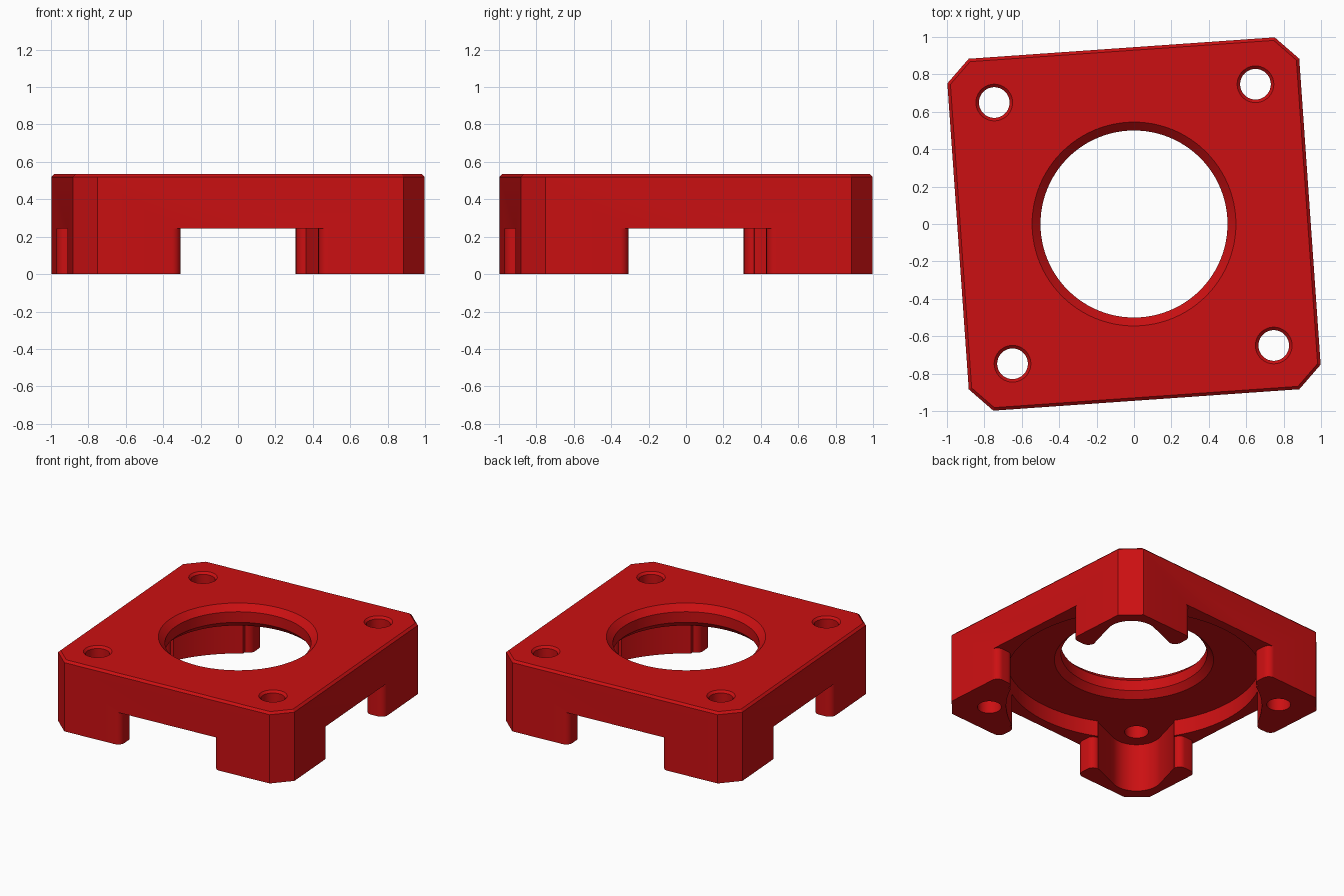
import bpy, bmesh, math
from math import cos, sin, radians, pi

if "Cube" in bpy.data.objects:
    bpy.data.objects.remove(bpy.data.objects["Cube"])

TURN = radians(4)          # whole bracket is twisted slightly about z
H, C = 0.943, 0.82         # half width, start of corner chamfer
TOP, CEIL, ARCH = 0.535, 0.365, 0.245
HOLE = 0.70                # screw hole offset

red = bpy.data.materials.new("red_plastic")
red.diffuse_color = (0.6, 0.005, 0.006, 1)
red.use_nodes = True
red.node_tree.nodes["Principled BSDF"].inputs["Base Color"].default_value = red.diffuse_color


def loft(name, rings):
    """Closed solid from stacked (z, outline) rings."""
    bm = bmesh.new()
    loops = [[bm.verts.new((x, y, z)) for x, y in pts] for z, pts in rings]
    n = len(loops[0])
    for a, b in zip(loops, loops[1:]):
        for i in range(n):
            j = (i + 1) % n
            bm.faces.new((a[i], a[j], b[j], b[i]))
    bm.faces.new(loops[0])
    bm.faces.new(loops[-1])
    bmesh.ops.recalc_face_normals(bm, faces=bm.faces)
    me = bpy.data.meshes.new(name)
    bm.to_mesh(me)
    bm.free()
    me.materials.append(red)
    ob = bpy.data.objects.new(name, me)
    bpy.context.collection.objects.link(ob)
    return ob


def arc(cx, cy, r, a0, a1, n=8):
    return [(cx + r * cos(radians(a0 + (a1 - a0) * i / n)),
             cy + r * sin(radians(a0 + (a1 - a0) * i / n))) for i in range(n + 1)]


def circle(r, cx=0, cy=0, n=96):
    return arc(cx, cy, r, 0, 360, n)[:-1]


def octagon(inset):
    h, c = H - inset, C - inset * 0.4
    return [(h, -c), (h, c), (c, h), (-c, h), (-h, c), (-h, -c), (-c, -h), (c, -h)]


def cut(body, cutter):
    mod = body.modifiers.new("cut", 'BOOLEAN')
    mod.operation, mod.solver, mod.object = 'DIFFERENCE', 'EXACT', cutter
    bpy.context.view_layer.objects.active = body
    bpy.ops.object.modifier_apply(modifier=mod.name)
    bpy.data.objects.remove(cutter)


# Block with chamfered corners and top edge
body = loft("mounting_bracket", [(0, octagon(0)), (TOP - 0.016, octagon(0)),
                                 (TOP, octagon(0.016))])

# Round cavity underneath
cut(body, loft("cavity", [(-0.1, circle(0.875)), (CEIL, circle(0.875))]))

# Arched openings on all four sides, leaving legs with rounded ends
w, r, inner = 0.37, 0.05, 0.79
quarter = ([(w + r, 1.1)] + arc(w + r, H - r, r, 90, 180)
           + arc(w + r, inner + r, r, 180, 270))
right = quarter + [(x, -y) for x, y in reversed(quarter)]
bar = right + [(-x, y) for x, y in reversed(right)]
for outline in (bar, [(-y, x) for x, y in bar]):
    cut(body, loft("opening", [(-0.1, outline), (ARCH, outline)]))

# Flared pockets around the screw holes of two opposite legs
flare = ([(0.6, -0.26), (0.855, -0.26)] + arc(0.99, 0, 0.175, -65, 65, 20)
         + [(0.855, 0.26), (0.6, 0.26)])
for a in (pi / 4, 5 * pi / 4):
    pts = [(u * cos(a) - v * sin(a), u * sin(a) + v * cos(a)) for u, v in flare]
    cut(body, loft("pocket", [(-0.1, pts), (CEIL, pts)]))

# Central bore, chamfered above and below
cut(body, loft("bore", [(z, circle(rad)) for z, rad in (
    (CEIL - 0.05, 0.595), (CEIL + 0.045, 0.5), (TOP - 0.045, 0.5), (TOP + 0.05, 0.595))]))

# Screw holes with a small countersink
for sx in (-1, 1):
    for sy in (-1, 1):
        cut(body, loft("screw_hole", [(z, circle(rad, sx * HOLE, sy * HOLE, 48))
            for z, rad in ((-0.1, 0.082), (TOP - 0.016, 0.082), (TOP + 0.02, 0.118))]))

# Twist in place and shade
body.rotation_euler.z = TURN
body.select_set(True)
bpy.context.view_layer.objects.active = body
bpy.ops.object.transform_apply(location=False, rotation=True, scale=False)
bpy.ops.object.shade_smooth_by_angle(angle=radians(30))
